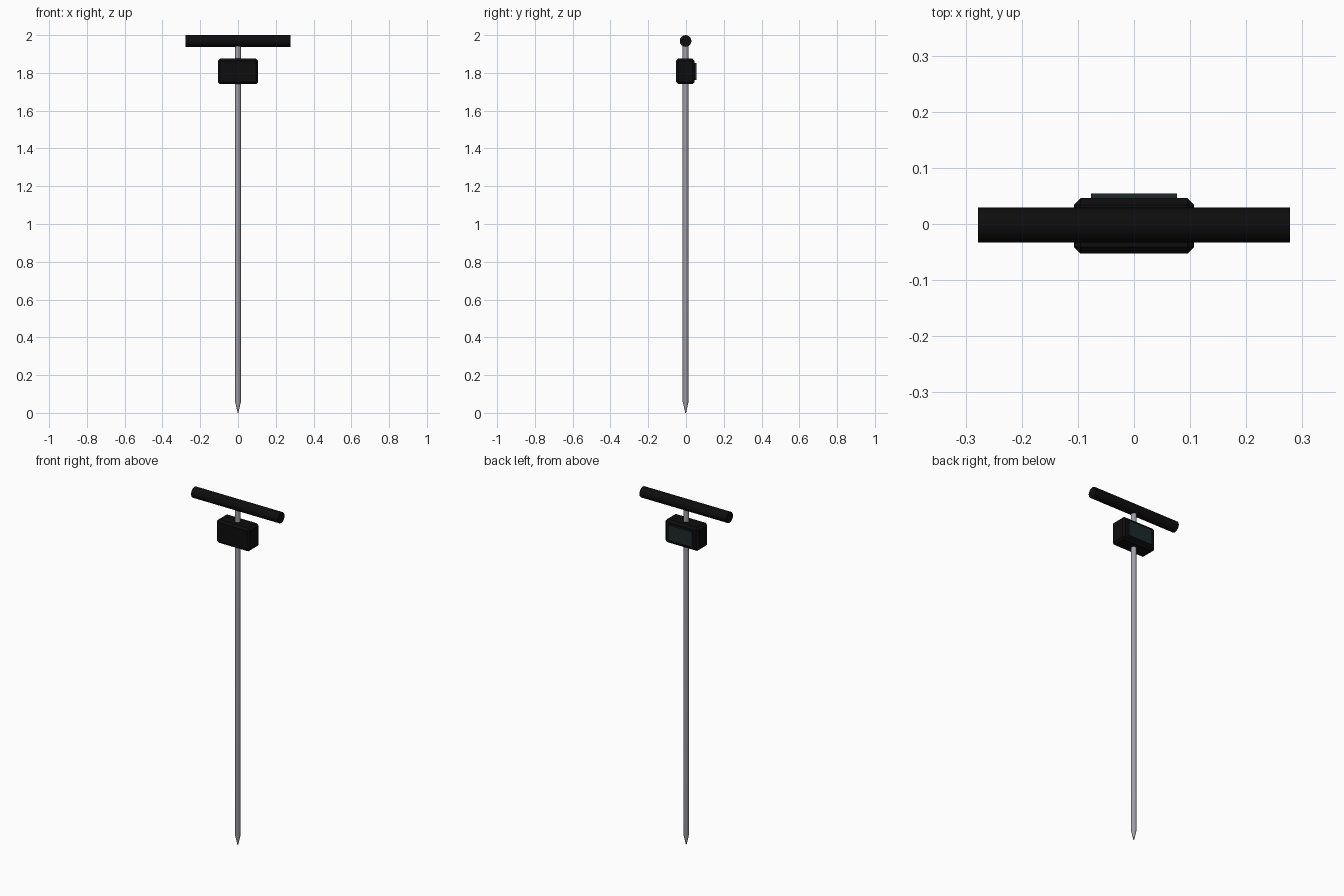
import bpy, bmesh, math
from mathutils import Matrix, Vector

if "Cube" in bpy.data.objects:
    bpy.data.objects.remove(bpy.data.objects["Cube"])

YC = -0.002  # depth of the shaft axis


def material(name, rgb):
    m = bpy.data.materials.new(name)
    m.diffuse_color = (*rgb, 1)
    m.use_nodes = True
    m.node_tree.nodes["Principled BSDF"].inputs["Base Color"].default_value = m.diffuse_color
    return m


black = material("black rubber", (0.004, 0.004, 0.004))
steel = material("grey steel", (0.36, 0.35, 0.39))
glass = material("dark screen", (0.012, 0.022, 0.022))


def finish(name, bm, mat, smooth=False):
    bmesh.ops.recalc_face_normals(bm, faces=bm.faces)
    me = bpy.data.meshes.new(name)
    bm.to_mesh(me)
    bm.free()
    me.materials.append(mat)
    ob = bpy.data.objects.new(name, me)
    bpy.context.collection.objects.link(ob)
    if smooth:
        bpy.ops.object.select_all(action='DESELECT')
        ob.select_set(True)
        bpy.context.view_layer.objects.active = ob
        bpy.ops.object.shade_smooth_by_angle(angle=math.radians(35))
    return ob


def box(name, lo, hi, mat, bevel=0):
    bm = bmesh.new()
    lo, hi = Vector(lo), Vector(hi)
    bmesh.ops.create_cube(bm, size=1, matrix=Matrix.Translation((lo + hi) / 2) @ Matrix.Diagonal((*(hi - lo), 1)))
    if bevel:
        bmesh.ops.bevel(bm, geom=bm.edges[:], offset=bevel, segments=1, affect='EDGES', profile=0.5)
    return finish(name, bm, mat)


def lathe(name, profile, sides, mat, matrix):
    """Capped surface of revolution from (radius, height) rings."""
    bm = bmesh.new()
    rings = [[bm.verts.new((r * math.cos(2 * math.pi * i / sides), r * math.sin(2 * math.pi * i / sides), z))
              for i in range(sides)] for r, z in profile]
    for a, b in zip(rings, rings[1:]):
        for i in range(sides):
            j = (i + 1) % sides
            bm.faces.new((a[i], a[j], b[j], b[i]))
    bm.faces.new(rings[0])
    bm.faces.new(rings[-1])
    bm.transform(matrix)
    return finish(name, bm, mat, True)


# Pointed probe shaft
lathe("probe_shaft", [(0.002, 0), (0.0155, 0.06), (0.0155, 1.96)], 16, steel,
      Matrix.Translation((0, YC, 0)))
# Crossbar grip
lathe("handle_bar", [(0.031, -0.278), (0.031, 0.278)], 16, black,
      Matrix.Translation((0, YC, 1.969)) @ Matrix.Rotation(math.pi / 2, 4, 'Y'))
# Meter housing and its rear display
box("meter_housing", (-0.107, -0.053, 1.74), (0.107, 0.046, 1.875), black, 0.012)
box("display_screen", (-0.077, 0.0455, 1.763), (0.077, 0.0545, 1.852), glass)
